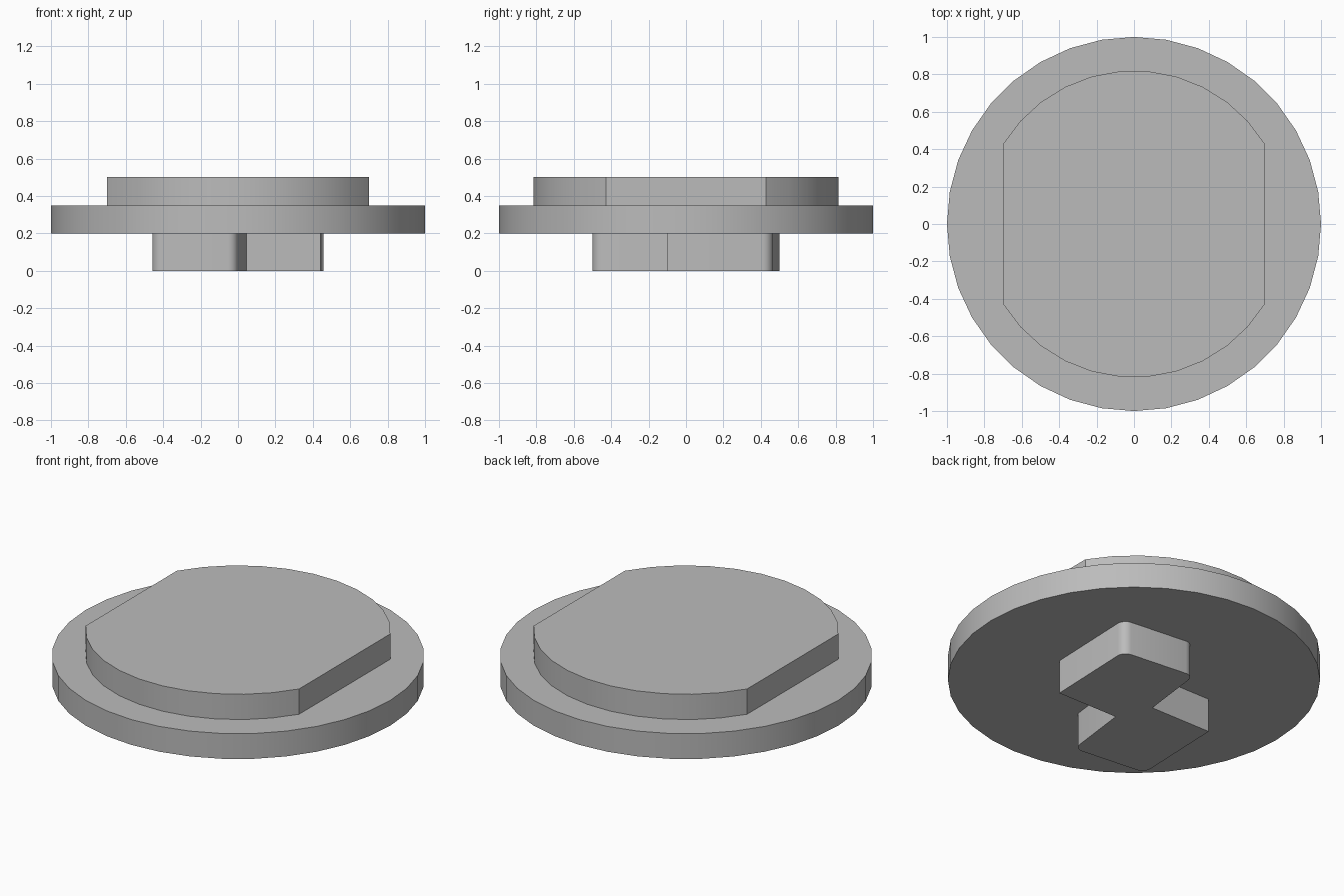
import bpy, bmesh
from math import sin, cos, pi, asin, radians

cube = bpy.data.objects.get("Cube")
if cube:
    bpy.data.objects.remove(cube, do_unlink=True)

grey = bpy.data.materials.new("plain_grey")
grey.use_nodes = True
grey.diffuse_color = (0.5, 0.5, 0.5, 1)
grey.node_tree.nodes["Principled BSDF"].inputs["Base Color"].default_value = (0.5, 0.5, 0.5, 1)


def extrude_profile(name, points, bottom, top, rounded=(), radius=0.0):
    """Prism from a counter-clockwise outline; listed corners get filleted."""
    bm = bmesh.new()
    low = [bm.verts.new((x, y, bottom)) for x, y in points]
    high = [bm.verts.new((x, y, top)) for x, y in points]
    bm.faces.new(low[::-1])
    bm.faces.new(high)
    n = len(points)
    for i in range(n):
        j = (i + 1) % n
        bm.faces.new((low[i], low[j], high[j], high[i]))
    if rounded:
        edges = [bm.edges.get((low[i], high[i])) for i in rounded]
        bmesh.ops.bevel(bm, geom=edges, offset=radius, segments=5,
                        profile=0.5, affect='EDGES')
    bmesh.ops.recalc_face_normals(bm, faces=bm.faces)
    mesh = bpy.data.meshes.new(name)
    bm.to_mesh(mesh)
    bm.free()
    mesh.materials.append(grey)
    obj = bpy.data.objects.new(name, mesh)
    bpy.context.collection.objects.link(obj)
    bpy.ops.object.select_all(action='DESELECT')
    obj.select_set(True)
    bpy.context.view_layer.objects.active = obj
    bpy.ops.object.shade_smooth_by_angle(angle=radians(25))
    return obj


def arc(radius, start, end, steps):
    return [(radius * cos(start + (end - start) * k / steps),
             radius * sin(start + (end - start) * k / steps))
            for k in range(steps + 1)]


# Flange disc
extrude_profile("flange_disc", arc(1, 0, 2 * pi, 36)[:-1], 0.2, 0.35)

# Raised round pad with two flat sides
half_angle = asin(0.7 / 0.82)
back_arc = arc(0.82, pi / 2 - half_angle, pi / 2 + half_angle, 11)
extrude_profile("raised_pad", back_arc + [(-x, -y) for x, y in back_arc], 0.35, 0.5)

# Underside key: two joined lugs, each a half turn of the other
lug = [(0.44, -0.1), (0.46, 0.46), (0.005, 0.505), (-0.045, 0.1)]
extrude_profile("underside_key", lug + [(-x, -y) for x, y in lug], 0.0, 0.2,
                rounded=(1, 2, 5, 6), radius=0.05)
